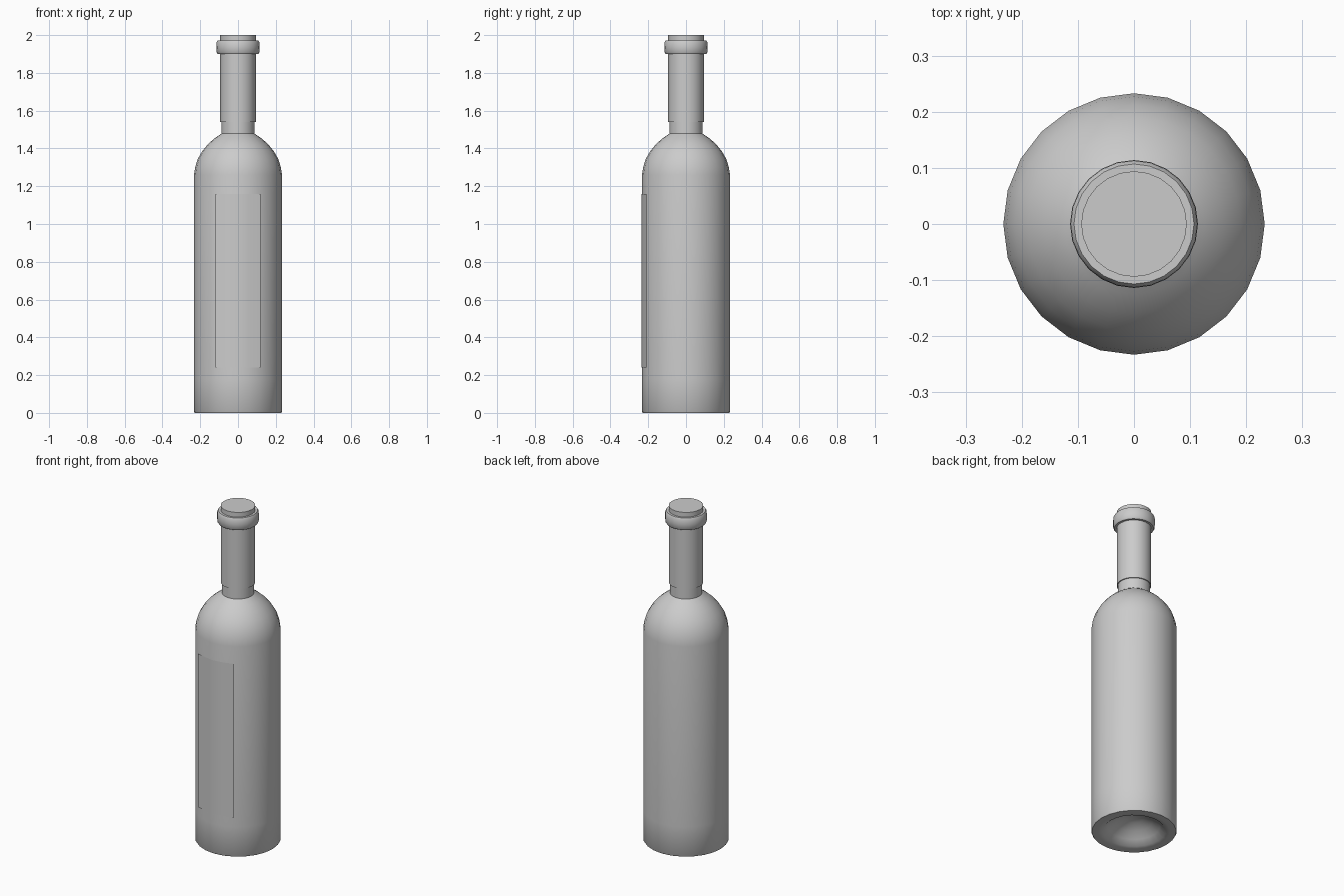
import bpy, bmesh, math

if "Cube" in bpy.data.objects:
    bpy.data.objects.remove(bpy.data.objects["Cube"])

SIDES = 24


def finish(name, bm, angle):
    bmesh.ops.recalc_face_normals(bm, faces=bm.faces)
    me = bpy.data.meshes.new(name)
    bm.to_mesh(me)
    bm.free()
    ob = bpy.data.objects.new(name, me)
    bpy.context.collection.objects.link(ob)
    bpy.ops.object.select_all(action='DESELECT')
    ob.select_set(True)
    bpy.context.view_layer.objects.active = ob
    bpy.ops.object.shade_smooth_by_angle(angle=math.radians(angle))
    return ob


def lathe(name, profile, angle=40):
    """Spin an (r, z) profile round the z axis; r = 0 closes an end."""
    bm = bmesh.new()
    rings = []
    for r, z in profile:
        if r == 0:
            rings.append([bm.verts.new((0, 0, z))] * SIDES)
        else:
            rings.append([bm.verts.new((r * math.cos(2 * math.pi * i / SIDES),
                                        r * math.sin(2 * math.pi * i / SIDES), z))
                          for i in range(SIDES)])
    for a, b in zip(rings, rings[1:]):
        for i in range(SIDES):
            j = (i + 1) % SIDES
            bm.faces.new(dict.fromkeys((a[i], a[j], b[j], b[i])))
    return finish(name, bm, angle)


# Glass body: punt, base, straight wall, rounded shoulder, neck
lathe("bottle_glass", [
    (0, 0.09), (0.05, 0.083), (0.10, 0.06), (0.14, 0.03), (0.17, 0.004),
    (0.195, 0.0), (0.229, 0.0), (0.233, 0.006), (0.233, 0.18), (0.233, 1.26),
    (0.227, 1.30), (0.213, 1.345), (0.19, 1.385), (0.16, 1.422),
    (0.125, 1.453), (0.088, 1.478), (0.088, 1.55)])

# Foil capsule with lip ring and closed top
lathe("neck_foil", [
    (0.087, 1.54), (0.094, 1.54), (0.094, 1.90), (0.107, 1.90), (0.113, 1.908),
    (0.114, 1.935), (0.113, 1.962), (0.107, 1.972), (0.094, 1.972),
    (0.094, 2.0), (0, 2.0)])

# Thin curved label on the front
bm = bmesh.new()
half = [(0.06, -0.2265), (0.12, -0.209)]
outline = [(-x, y) for x, y in reversed(half)] + [(0, -0.236)] + half
cols = [[bm.verts.new((x, y, z)) for z in (0.24, 1.16)] for x, y in outline]
for a, b in zip(cols, cols[1:]):
    bm.faces.new((a[0], b[0], b[1], a[1]))
finish("front_label", bm, 40)
